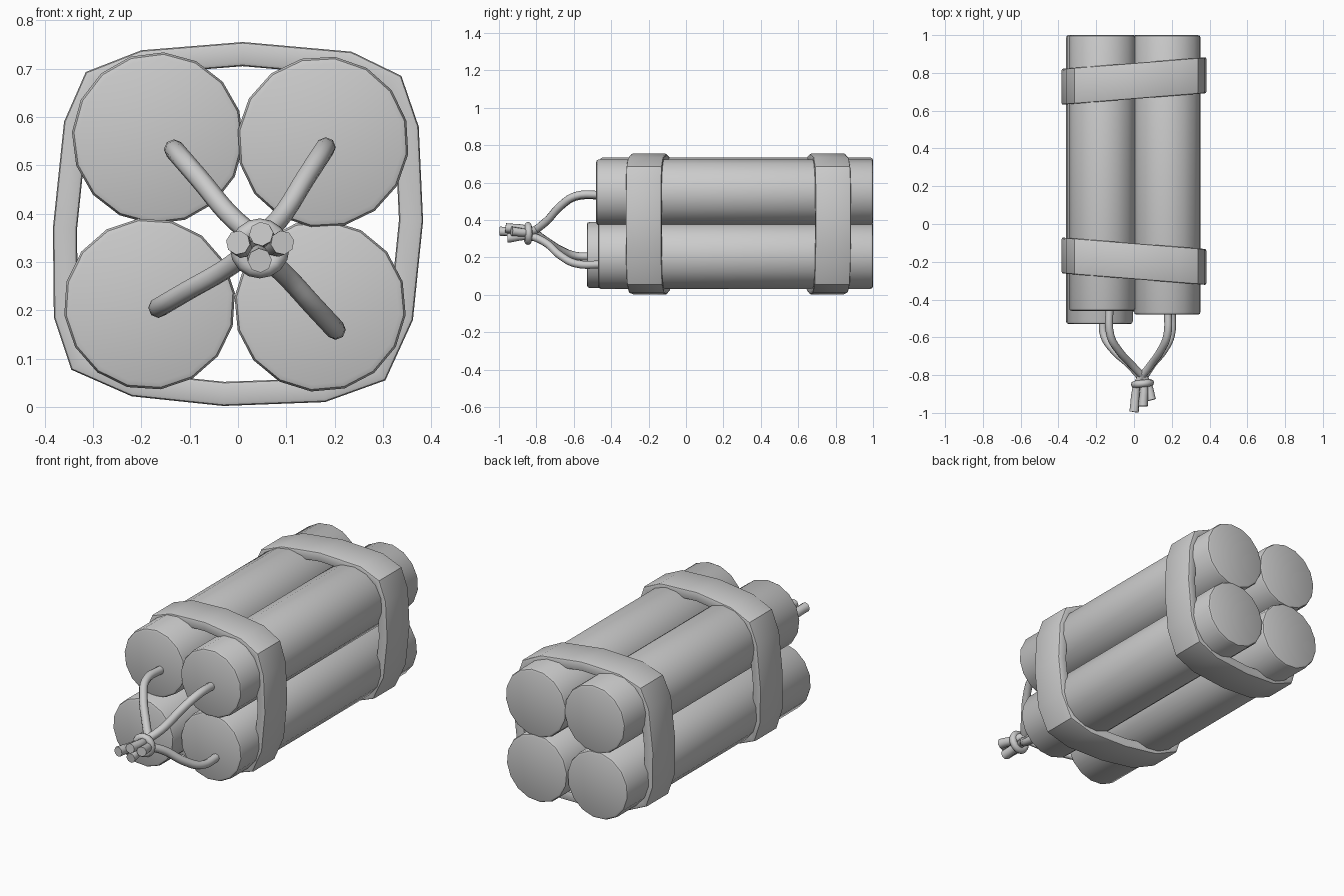
import bpy, bmesh, math
from mathutils import Vector

if "Cube" in bpy.data.objects:
    bpy.data.objects.remove(bpy.data.objects["Cube"])


def finish(ob, bevel=0.0, angle=40):
    """Bake modifiers / curves to mesh and smooth by angle."""
    if bevel:
        m = ob.modifiers.new("bevel", "BEVEL")
        m.width, m.segments, m.angle_limit = bevel, 2, math.radians(50)
    bpy.ops.object.select_all(action="DESELECT")
    ob.select_set(True)
    bpy.context.view_layer.objects.active = ob
    bpy.ops.object.convert(target="MESH")
    bpy.ops.object.shade_smooth_by_angle(angle=math.radians(angle))


def stick(name, x, z, front, turn):
    r, back = 0.178, 1.0
    bpy.ops.mesh.primitive_cylinder_add(
        vertices=16, radius=r, depth=back - front,
        location=(x, (front + back) / 2, z),
        rotation=(math.pi / 2, math.radians(turn), 0))
    ob = bpy.context.object
    ob.name = name
    finish(ob, 0.014)


# Four sticks
stick("stick_top_left", -0.166, 0.556, -0.46, 4)
stick("stick_top_right", 0.176, 0.548, -0.48, 8)
stick("stick_bottom_left", -0.183, 0.213, -0.53, 15)
stick("stick_bottom_right", 0.170, 0.209, -0.47, 6)

# Band outline seen from the front (x, z)
OUTLINE = [(-0.383, 0.37), (-0.36, 0.59), (-0.315, 0.693), (-0.2, 0.738),
           (0.01, 0.755), (0.235, 0.735), (0.338, 0.685), (0.374, 0.58),
           (0.383, 0.385), (0.362, 0.18), (0.305, 0.055), (0.18, 0.01),
           (-0.03, 0.002), (-0.22, 0.022), (-0.345, 0.077), (-0.381, 0.185)]


def band(name, y0, slope, width=0.19, thick=0.05):
    bm = bmesh.new()
    n = len(OUTLINE)
    rings = []
    for i, (x, z) in enumerate(OUTLINE):
        a, b = Vector(OUTLINE[i - 1]), Vector(OUTLINE[(i + 1) % n])
        t = (b - a).normalized()
        inx, inz = x + t.y * thick, z - t.x * thick
        rings.append([bm.verts.new((px, y0 + slope * px + s * width / 2, pz))
                      for px, pz, s in ((x, z, -1), (x, z, 1), (inx, inz, 1), (inx, inz, -1))])
    for i in range(n):
        p, q = rings[i], rings[(i + 1) % n]
        for k in range(4):
            bm.faces.new((p[k], q[k], q[(k + 1) % 4], p[(k + 1) % 4]))
    bmesh.ops.recalc_face_normals(bm, faces=bm.faces)
    me = bpy.data.meshes.new(name)
    bm.to_mesh(me)
    bm.free()
    ob = bpy.data.objects.new(name, me)
    bpy.context.collection.objects.link(ob)
    finish(ob, 0.008)


# Two slanted bands
band("front_band", -0.197, -0.08)
band("back_band", 0.757, 0.08)


def fuse(name, start, tip):
    """Wavy cord from a stick's face, through the knot, to a splayed tip."""
    s, t = Vector(start), Vector(tip)
    knot = Vector((0.045, -0.84, 0.328))
    tx, tz = (t.x - knot.x) * 0.5, (t.z - knot.z) * 0.6

    def between(f, y):
        return (s.x + (knot.x - s.x) * f, y, s.z + (knot.z - s.z) * f)

    pts = [tuple(s), between(0.03, -0.59), between(0.28, -0.67),
           between(0.72, -0.755), (knot.x + tx, -0.84, knot.z + tz), tuple(t)]
    cu = bpy.data.curves.new(name, "CURVE")
    cu.dimensions = "3D"
    cu.bevel_depth, cu.bevel_resolution = 0.021, 2
    cu.resolution_u, cu.use_fill_caps = 5, True
    sp = cu.splines.new("BEZIER")
    sp.bezier_points.add(len(pts) - 1)
    for bp, co in zip(sp.bezier_points, pts):
        bp.co = co
        bp.handle_left_type = bp.handle_right_type = "AUTO"
    # tips widen slightly
    sp.bezier_points[-1].radius = 1.2
    ob = bpy.data.objects.new(name, cu)
    bpy.context.collection.objects.link(ob)
    finish(ob, angle=50)


# Fuses crossing inside the knot
fuse("fuse_top_left", (-0.13, -0.43, 0.53), (0.092, -0.932, 0.34))
fuse("fuse_top_right", (0.18, -0.45, 0.535), (0.0, -0.995, 0.34))
fuse("fuse_bottom_left", (-0.165, -0.50, 0.205), (0.048, -0.965, 0.358))
fuse("fuse_bottom_right", (0.2, -0.44, 0.162), (0.045, -0.955, 0.303))

# Knot ring
bpy.ops.mesh.primitive_torus_add(
    major_segments=16, minor_segments=8, major_radius=0.043, minor_radius=0.019,
    location=(0.045, -0.845, 0.328), rotation=(math.pi / 2, 0, math.radians(6)))
knot = bpy.context.object
knot.name = "fuse_knot"
finish(knot, angle=60)
